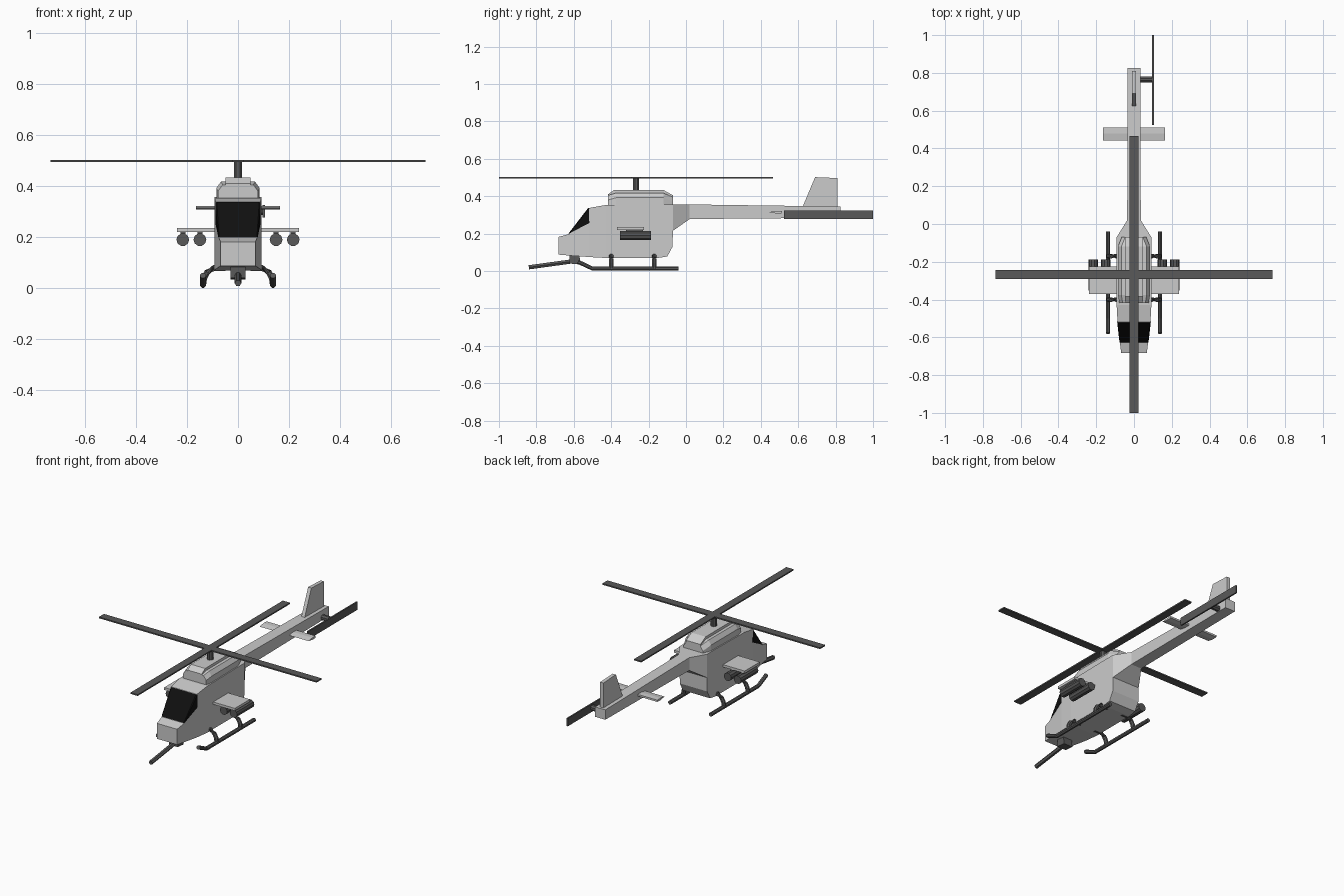
import bpy, bmesh, math
from mathutils import Vector

if "Cube" in bpy.data.objects:
    bpy.data.objects.remove(bpy.data.objects["Cube"])


def material(name, v):
    m = bpy.data.materials.new(name)
    m.diffuse_color = (v, v, v, 1)
    m.use_nodes = True
    m.node_tree.nodes["Principled BSDF"].inputs["Base Color"].default_value = m.diffuse_color
    return m


DARK = material("dark_grey", 0.1)
GLASS = material("black_glass", 0.005)


def loft(name, rings, mat=None, mirror=False):
    """Skin a row of equal-length rings and cap both ends."""
    bm = bmesh.new()
    vs = [[bm.verts.new(p) for p in r] for r in rings]
    n = len(rings[0])
    for a, b in zip(vs, vs[1:]):
        for i in range(n):
            j = (i + 1) % n
            bm.faces.new((a[i], a[j], b[j], b[i]))
    bm.faces.new(vs[0])
    bm.faces.new(vs[-1])
    bmesh.ops.recalc_face_normals(bm, faces=bm.faces)
    me = bpy.data.meshes.new(name)
    bm.to_mesh(me)
    bm.free()
    ob = bpy.data.objects.new(name, me)
    bpy.context.collection.objects.link(ob)
    if mat:
        me.materials.append(mat)
    if mirror:
        ob.modifiers.new("mirror", "MIRROR")
    return ob


def rect(y, hw, z0, z1):
    return [(-hw, y, z0), (hw, y, z0), (hw, y, z1), (-hw, y, z1)]


def box(name, x0, x1, y0, y1, z0, z1, mat=None, mirror=False):
    return loft(name, [[(x0, y, z0), (x1, y, z0), (x1, y, z1), (x0, y, z1)]
                       for y in (y0, y1)], mat, mirror)


def slab(name, profile, x0, x1, mat=None, mirror=False):
    """Extrude a (y, z) profile along x."""
    return loft(name, [[(x, y, z) for y, z in profile] for x in (x0, x1)], mat, mirror)


def tube(name, path, r, sides=8, mat=DARK, mirror=False):
    """Sweep a circle along a path; r may be a number or a list."""
    pts = [Vector(p) for p in path]
    rings = []
    for i, p in enumerate(pts):
        t = (pts[min(i + 1, len(pts) - 1)] - pts[max(i - 1, 0)]).normalized()
        u = t.orthogonal() if abs(t.x) > 0.95 else t.cross(Vector((1, 0, 0)))
        u.normalize()
        w = t.cross(u)
        rad = r[i] if isinstance(r, list) else r
        rings.append([p + rad * (math.cos(a) * u + math.sin(a) * w)
                      for a in (2 * math.pi * (k + 0.5) / sides for k in range(sides))])
    return loft(name, rings, mat, mirror)


# Fuselage, rear cone and tail boom: y, half width, bottom, top
stations = [(-0.683, 0.068, 0.088, 0.182), (-0.625, 0.075, 0.083, 0.198),
            (-0.519, 0.087, 0.075, 0.337), (-0.43, 0.092, 0.07, 0.353),
            (-0.15, 0.092, 0.07, 0.357), (-0.10, 0.092, 0.078, 0.357),
            (-0.072, 0.092, 0.13, 0.357), (-0.07, 0.092, 0.215, 0.357),
            (0.02, 0.036, 0.278, 0.356), (0.825, 0.034, 0.285, 0.345)]
loft("fuselage", [rect(*s) for s in stations])

# Canopy glass, wrapped onto the sides
loft("windscreen", [
    [(-0.077, -0.625, 0.2), (-0.089, -0.519, 0.334), (-0.089, -0.517, 0.257)],
    [(-0.074, -0.628, 0.201), (-0.083, -0.523, 0.337), (-0.083, -0.517, 0.257)],
    [(0.074, -0.628, 0.201), (0.083, -0.523, 0.337), (0.083, -0.517, 0.257)],
    [(0.077, -0.625, 0.2), (0.089, -0.519, 0.334), (0.089, -0.517, 0.257)]], GLASS)

# Engine deck and side cowls
slab("engine_deck", [(-0.417, 0.34), (-0.417, 0.41), (-0.385, 0.433),
                     (-0.12, 0.433), (-0.07, 0.405), (-0.07, 0.34)], -0.048, 0.048)


def cowl(y, out, top):
    return [(0.03, y, 0.34), (out, y, 0.34), (out, y, top - 0.025),
            (out - 0.018, y, top), (0.03, y, top)]


loft("engine_cowl", [cowl(-0.417, 0.078, 0.405), cowl(-0.375, 0.085, 0.417),
                     cowl(-0.12, 0.085, 0.417), cowl(-0.07, 0.065, 0.395)], mirror=True)

# Main rotor
HY = -0.267
tube("rotor_mast", [(0, HY, 0.42), (0, HY, 0.5)], 0.018)
box("rotor_blades_long", -0.024, 0.024, HY - 0.733, HY + 0.733, 0.494, 0.502, DARK)
box("rotor_blades_cross", -0.733, 0.733, HY - 0.024, HY + 0.024, 0.494, 0.502, DARK)

# Tail fin, stabilisers and tail rotor
slab("tail_fin", [(0.62, 0.335), (0.69, 0.502), (0.81, 0.497), (0.81, 0.335)], -0.011, 0.011)
slab("stabiliser", [(0.442, 0.315), (0.48, 0.321), (0.512, 0.32),
                    (0.512, 0.309), (0.48, 0.308)], 0.02, 0.165, mirror=True)
tube("tail_rotor_shaft", [(0.02, 0.765, 0.302), (0.1, 0.765, 0.302)], 0.017)
box("tail_rotor_blades", 0.096, 0.105, 0.525, 1.0, 0.277, 0.325, DARK)

# Stub wings with weapon pods
slab("stub_wing", [(-0.37, 0.22), (-0.37, 0.235), (-0.225, 0.235), (-0.225, 0.22)],
     0.08, 0.238, mirror=True)
for i, x in enumerate((0.149, 0.216)):
    tube(f"pod_{i}", [(x, -0.352, 0.19), (x, -0.187, 0.19)], 0.025, 10, mirror=True)
    box(f"pod_pylon_{i}", x - 0.01, x + 0.01, -0.32, -0.23, 0.2, 0.225, DARK, True)

# Landing skids and bent struts
tube("skid", [(0.137, -0.578, 0.05), (0.137, -0.5, 0.013), (0.137, -0.04, 0.013)],
     0.012, mirror=True)
for i, y in enumerate((-0.4, -0.17)):
    tube(f"skid_strut_{i}", [(0.05, y, 0.08), (0.095, y, 0.079), (0.121, y, 0.062),
                             (0.133, y, 0.04), (0.137, y, 0.012)], 0.013, mirror=True)

# Chin gun
slab("gun_mount", [(-0.622, 0.04), (-0.622, 0.09), (-0.57, 0.09), (-0.565, 0.035)],
     -0.03, 0.03, DARK)
tube("gun_barrel", [(0, -0.84, 0.02), (0, -0.585, 0.055)], 0.013, 6)
